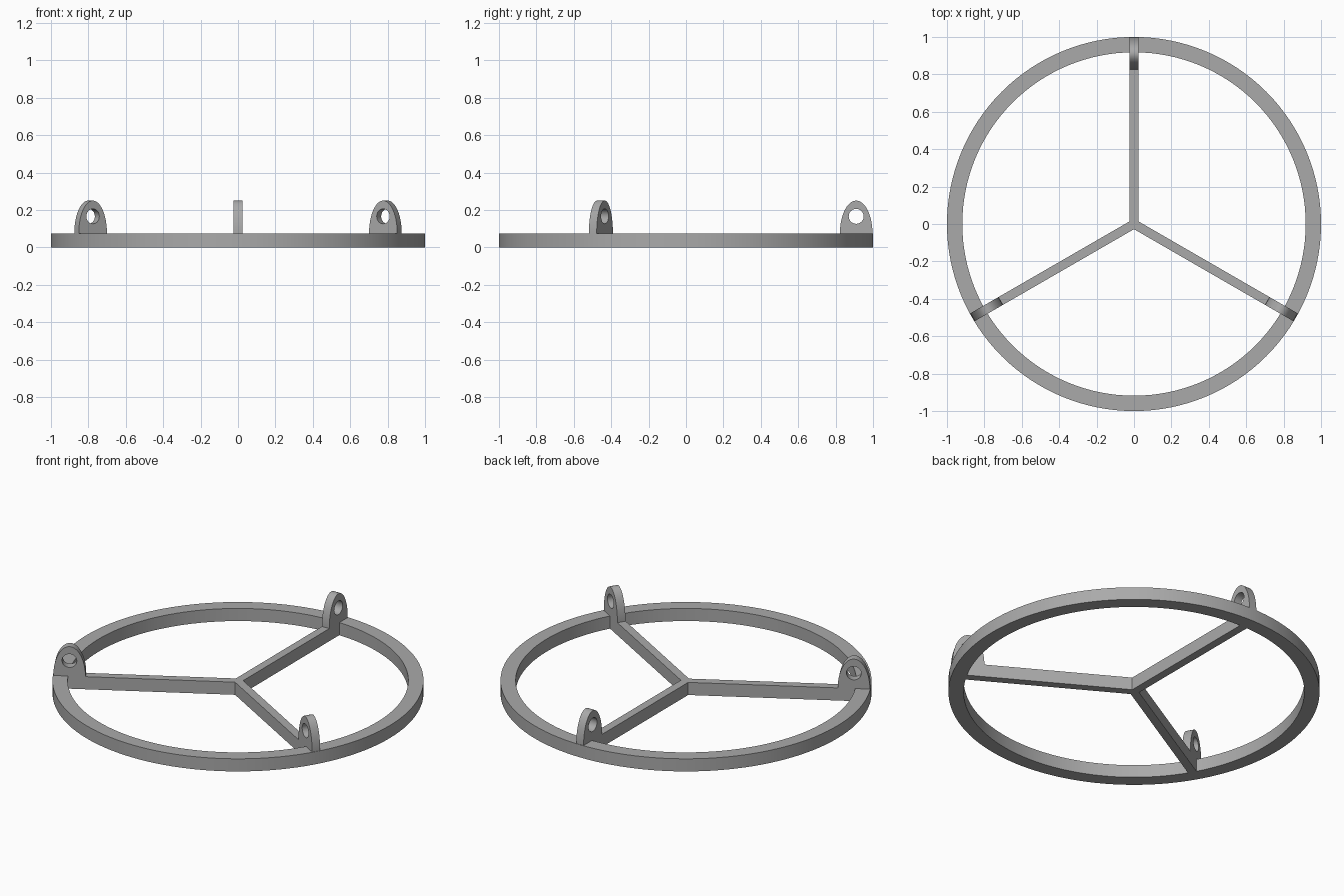
import bpy, bmesh
from math import sin, cos, pi, radians
from mathutils import Matrix, Vector

if "Cube" in bpy.data.objects:
    bpy.data.objects.remove(bpy.data.objects["Cube"], do_unlink=True)

HEIGHT = 0.075      # ring and spoke thickness
WIDTH = 0.048       # spoke and lug width
INNER = 0.918       # inner ring radius
ANGLES = [radians(a) for a in (90, 210, 330)]

grey = bpy.data.materials.new("plain grey")
grey.use_nodes = True
grey.diffuse_color = (0.4, 0.4, 0.4, 1)
grey.node_tree.nodes["Principled BSDF"].inputs["Base Color"].default_value = (0.4, 0.4, 0.4, 1)


def arc(rx, ry, count, centre=(0, 0), sweep=2 * pi):
    steps = count if sweep > 6 else count - 1
    return [(centre[0] + rx * cos(sweep * i / steps),
             centre[1] + ry * sin(sweep * i / steps)) for i in range(count)]


def prism(name, loops, depth, matrix=Matrix()):
    """Fill an outline (with optional holes) and extrude it along its local z."""
    bm = bmesh.new()
    edges = []
    for loop in loops:
        verts = [bm.verts.new((x, y, 0)) for x, y in loop]
        edges += [bm.edges.new((v, verts[i - 1])) for i, v in enumerate(verts)]
    bmesh.ops.triangle_fill(bm, edges=edges, use_beauty=True, normal=Vector((0, 0, 1)))
    top = bmesh.ops.extrude_face_region(bm, geom=bm.faces[:], use_keep_orig=True)["geom"]
    bmesh.ops.translate(bm, vec=(0, 0, depth),
                        verts=[v for v in top if isinstance(v, bmesh.types.BMVert)])
    bmesh.ops.recalc_face_normals(bm, faces=bm.faces[:])
    bm.transform(matrix)
    mesh = bpy.data.meshes.new(name)
    bm.to_mesh(mesh)
    bm.free()
    mesh.materials.append(grey)
    obj = bpy.data.objects.new(name, mesh)
    bpy.context.collection.objects.link(obj)
    bpy.ops.object.select_all(action="DESELECT")
    obj.select_set(True)
    bpy.context.view_layer.objects.active = obj
    bpy.ops.object.shade_smooth_by_angle(angle=radians(30))
    return obj


# Outer ring
prism("ring", [arc(1, 1, 128), arc(INNER, INNER, 128)], HEIGHT)

# Three spokes joined at the hub
outline = []
half = WIDTH / 2
for a in ANGLES:
    along, side = Vector((cos(a), sin(a))), Vector((-sin(a), cos(a)))
    notch = a + pi / 3
    r = half / sin(pi / 3)
    outline += [along * INNER - side * half, along * INNER + side * half,
                (r * cos(notch), r * sin(notch))]
prism("spokes", [outline], HEIGHT)

# Upright lugs with a round eye, one at the end of each spoke
lug = [arc(0.087, 0.175, 40, (0.91, HEIGHT), pi), arc(0.04, 0.04, 32, (0.91, 0.166))]
for name, a in zip(("back", "right", "left"), ANGLES):
    stand = Matrix.Rotation(a, 4, "Z") @ Matrix.Translation((0, half, 0)) @ Matrix.Rotation(pi / 2, 4, "X")
    prism(name + "_lug", lug, WIDTH, stand)
